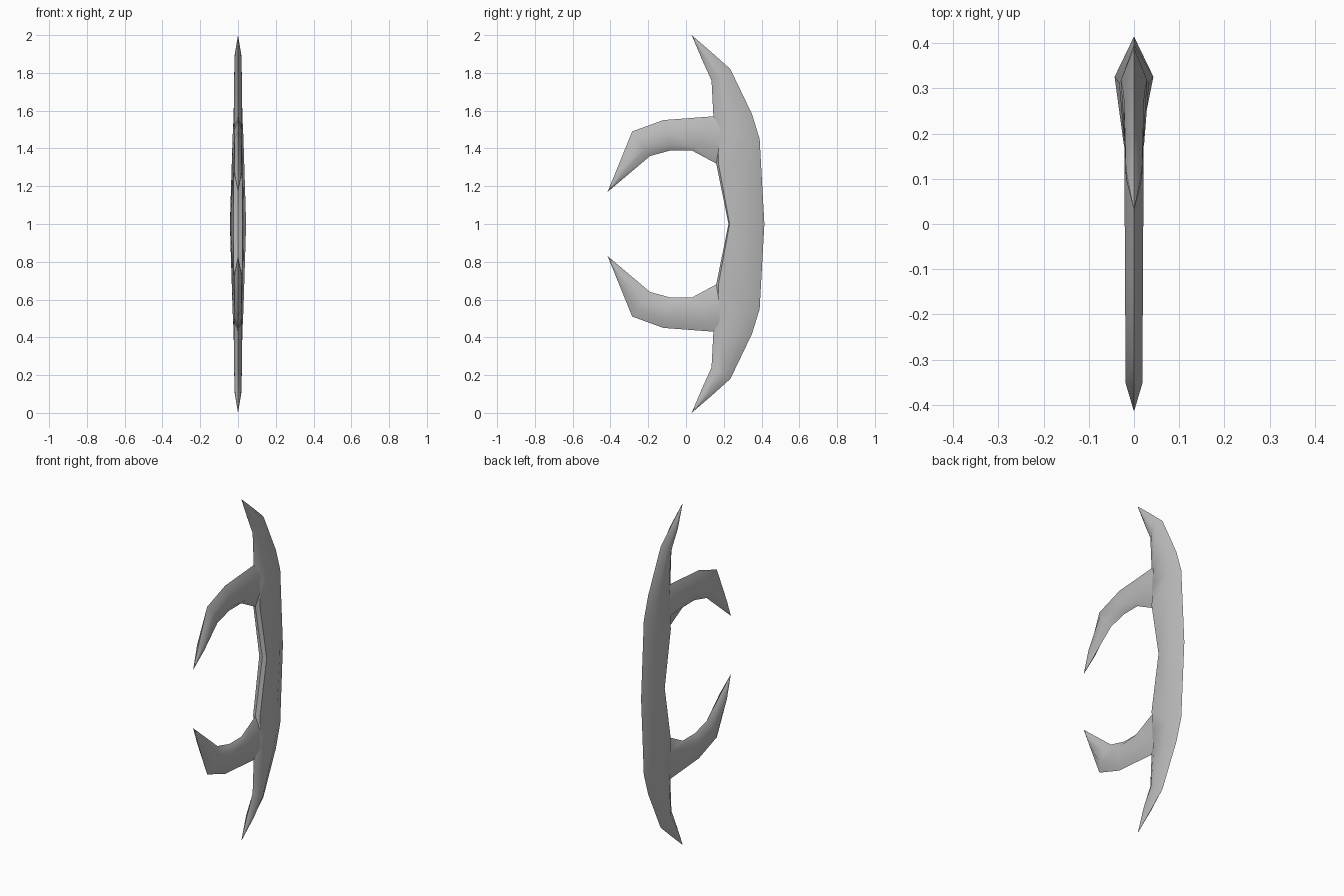
import bpy, bmesh, math

if "Cube" in bpy.data.objects:
    bpy.data.objects.remove(bpy.data.objects["Cube"], do_unlink=True)

mat = bpy.data.materials.new("plain grey")
mat.use_nodes = True
GREY = (0.5, 0.5, 0.5, 1)
mat.diffuse_color = GREY
mat.node_tree.nodes["Principled BSDF"].inputs["Base Color"].default_value = GREY


def loft(name, tip, stations, mirror=False):
    """Six-sided bar from a sharp tip; each station is
    outer (y, z), inner (y, z), (fraction, half width) of two side ridges."""
    bm = bmesh.new()
    point = bm.verts.new((0, *tip))
    rings = []
    for outer, inner, (f1, w1), (f2, w2) in stations:
        def at(f, x):
            return bm.verts.new((x, *[a + (b - a) * f for a, b in zip(outer, inner)]))
        rings.append([at(0, 0), at(f1, w1), at(f2, w2),
                      at(1, 0), at(f2, -w2), at(f1, -w1)])
    for i in range(6):
        j = (i + 1) % 6
        bm.faces.new((point, rings[0][i], rings[0][j]))
        for a, b in zip(rings, rings[1:]):
            bm.faces.new((a[i], b[i], b[j], a[j]))
    if mirror:
        # reflect the upper half and weld it at the middle
        geo = bmesh.ops.duplicate(bm, geom=bm.verts[:] + bm.edges[:] + bm.faces[:])["geom"]
        for v in geo:
            if isinstance(v, bmesh.types.BMVert):
                v.co.z = 2 - v.co.z
        bmesh.ops.remove_doubles(bm, verts=bm.verts[:], dist=0.0005)
    else:
        bm.faces.new(rings[-1])
    bmesh.ops.recalc_face_normals(bm, faces=bm.faces[:])
    mesh = bpy.data.meshes.new(name)
    bm.to_mesh(mesh)
    bm.free()
    mesh.materials.append(mat)
    ob = bpy.data.objects.new(name, mesh)
    bpy.context.collection.objects.link(ob)
    bpy.ops.object.select_all(action="DESELECT")
    ob.select_set(True)
    bpy.context.view_layer.objects.active = ob
    bpy.ops.object.shade_smooth_by_angle(angle=math.radians(35))
    return ob


# Curved spine: pointed ends, thick grip in the middle
blade = ((0.35, 0.018), (0.7, 0.018))
loft("spine_grip", (0.03, 2.0), [
    ((0.14, 1.905), (0.085, 1.87), *blade),
    ((0.235, 1.82), (0.135, 1.76), (0.35, 0.02), (0.7, 0.02)),
    ((0.35, 1.58), (0.145, 1.57), (0.3, 0.023), (0.8, 0.021)),
    ((0.39, 1.45), (0.152, 1.45), (0.3, 0.029), (0.9, 0.021)),
    ((0.397, 1.32), (0.16, 1.32), (0.36, 0.033), (0.95, 0.022)),
    ((0.415, 1.0), (0.225, 1.0), (0.47, 0.043), (0.97, 0.024)),
], mirror=True)

# Hooked prongs, one above and one reflected below
hook = ((0.3, 0.019), (0.7, 0.019))
stations = [
    ((-0.36, 1.305), (-0.33, 1.242), *hook),
    ((-0.285, 1.49), (-0.19, 1.36), *hook),
    ((-0.12, 1.55), (-0.08, 1.39), (0.3, 0.02), (0.8, 0.02)),
    ((0.145, 1.57), (0.03, 1.39), (0.3, 0.021), (0.9, 0.02)),
    ((0.25, 1.57), (0.16, 1.32), (0.3, 0.02), (0.68, 0.02)),
]


def flip(p):
    return (p[0], 2 - p[1])


loft("upper_prong", (-0.415, 1.17), stations)
loft("lower_prong", flip((-0.415, 1.17)),
     [(flip(o), flip(i), a, b) for o, i, a, b in stations])
